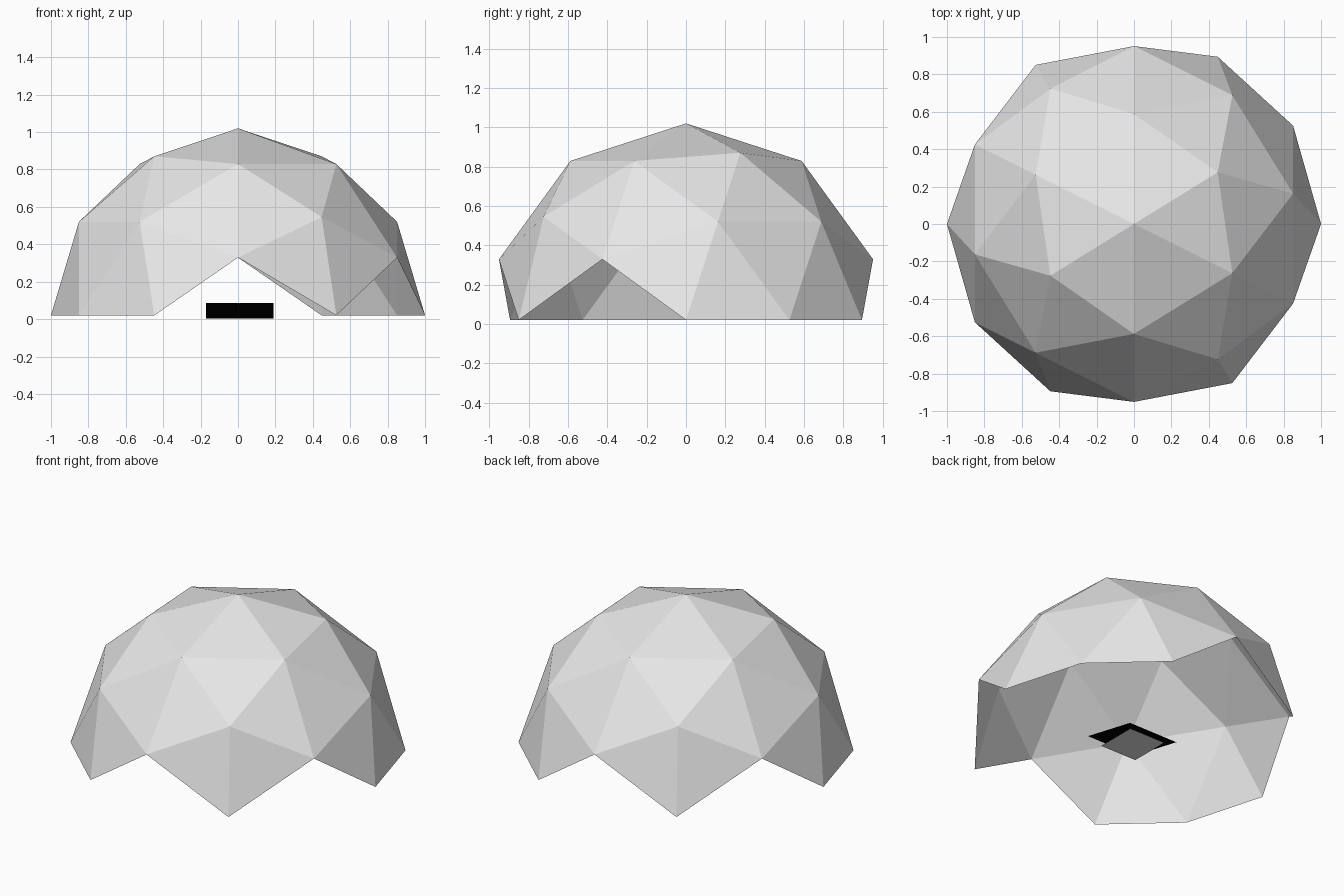
import bpy, bmesh, math
from mathutils import Vector, Matrix

cube = bpy.data.objects.get("Cube")
if cube:
    bpy.data.objects.remove(cube, do_unlink=True)


def make_material(name, value):
    mat = bpy.data.materials.new(name)
    mat.use_nodes = True
    colour = (value, value, value, 1)
    mat.diffuse_color = colour
    mat.node_tree.nodes["Principled BSDF"].inputs["Base Color"].default_value = colour
    return mat


def make_object(name, bm, mat):
    mesh = bpy.data.meshes.new(name)
    bm.to_mesh(mesh)
    bm.free()
    mesh.materials.append(mat)
    obj = bpy.data.objects.new(name, mesh)
    bpy.context.collection.objects.link(obj)
    return obj


def make_plate(name, mat, x, y, z_front, z_back):
    """Thin four-sided sheet facing down, sloping from front to back."""
    bm = bmesh.new()
    corners = [(x[0], y[0], z_front), (x[0], y[1], z_back),
               (x[1], y[1], z_back), (x[1], y[0], z_front)]
    bm.faces.new([bm.verts.new(c) for c in corners])
    return make_object(name, bm, mat)


grey = make_material("light grey", 0.8)
black = make_material("black", 0.0)

# Geodesic dome: icosahedron with an edge midpoint on top, split once
phi = (1 + math.sqrt(5)) / 2
bm = bmesh.new()
for a in (-1, 1):
    for b in (-phi, phi):
        for co in ((a, 0, b), (0, b, a), (b, a, 0)):
            bm.verts.new(co)
bmesh.ops.convex_hull(bm, input=bm.verts)
bmesh.ops.subdivide_edges(bm, edges=bm.edges, cuts=1, use_grid_fill=True)
for v in bm.verts:
    v.co.normalize()

# Keep only the whole triangles above the ground, leaving four openings
low = [v for v in bm.verts if v.co.z < -0.01]
bmesh.ops.delete(bm, geom=low, context='VERTS')
bmesh.ops.recalc_face_normals(bm, faces=bm.faces)
for f in bm.faces:
    if f.normal.dot(f.calc_center_median()) < 0:
        f.normal_flip()
turn = Matrix.Rotation(math.atan(1 / phi), 4, 'Z')
bm.transform(Matrix.Translation(Vector((0, 0, 0.02))) @ turn)
make_object("dome_shell", bm, grey)

# Sheets on the floor inside
make_plate("tilted_floor_panel", black, (-0.17, 0.19), (-0.2, 0.19), 0.085, 0.004)
make_plate("floor_base", grey, (-0.115, 0.15), (-0.125, 0.145), 0.0, 0.0)
